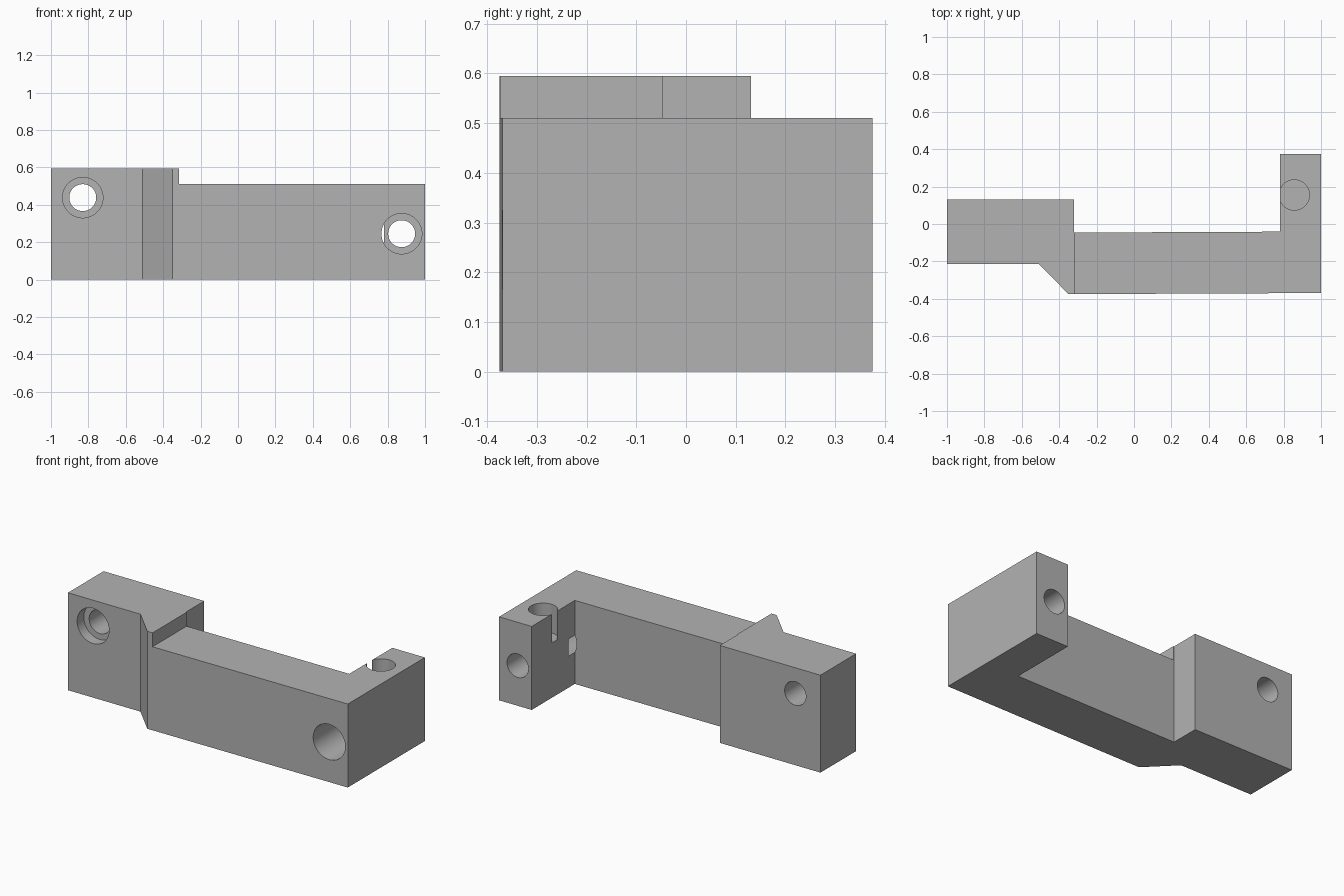
import bpy
import bmesh
import math

cube = bpy.data.objects.get("Cube")
if cube:
    bpy.data.objects.remove(cube, do_unlink=True)

SEGMENTS = 64
TOP, LOW_TOP = 0.595, 0.51

grey = bpy.data.materials.new("plain grey")
grey.use_nodes = True
grey.diffuse_color = (0.45, 0.45, 0.45, 1)
grey.node_tree.nodes["Principled BSDF"].inputs["Base Color"].default_value = grey.diffuse_color


def prism(name, outline, z0, z1):
    """Extrude a plan outline from z0 up to z1."""
    bm = bmesh.new()
    face = bm.faces.new([bm.verts.new((x, y, z0)) for x, y in outline])
    top = bmesh.ops.extrude_face_region(bm, geom=[face])["geom"]
    verts = [v for v in top if isinstance(v, bmesh.types.BMVert)]
    bmesh.ops.translate(bm, verts=verts, vec=(0, 0, z1 - z0))
    bmesh.ops.recalc_face_normals(bm, faces=bm.faces)
    mesh = bpy.data.meshes.new(name)
    bm.to_mesh(mesh)
    bm.free()
    mesh.materials.append(grey)
    obj = bpy.data.objects.new(name, mesh)
    bpy.context.collection.objects.link(obj)
    return obj


def drill(name, radius, start, end):
    """Cylinder cutter along y or z between two points."""
    length = sum(abs(b - a) for a, b in zip(start, end))
    along_y = start[1] != end[1]
    bpy.ops.mesh.primitive_cylinder_add(
        vertices=SEGMENTS, radius=radius, depth=length,
        location=[(a + b) / 2 for a, b in zip(start, end)],
        rotation=(math.pi / 2 if along_y else 0, 0, 0))
    obj = bpy.context.object
    obj.name = name
    obj.data.materials.append(grey)
    return obj


def cut(target, cutter):
    """Subtract the cutter from the target and discard it."""
    cutter.hide_render = True
    mod = target.modifiers.new("cut", 'BOOLEAN')
    mod.operation = 'DIFFERENCE'
    mod.solver = 'EXACT'
    mod.object = cutter
    bpy.ops.object.select_all(action='DESELECT')
    target.select_set(True)
    bpy.context.view_layer.objects.active = target
    bpy.ops.object.modifier_apply(modifier=mod.name)
    bpy.data.objects.remove(cutter, do_unlink=True)


# Bracket body: offset left block, long arm and right return leg
bracket = prism("bracket_body", [
    (-1, -0.213), (-0.51, -0.213), (-0.35, -0.375), (1, -0.369),
    (1, 0.375), (0.78, 0.375), (0.78, -0.041), (-0.32, -0.046),
    (-0.32, 0.131), (-1, 0.131)], 0, TOP)

# Lower the arm and leg below the left block
cut(bracket, prism("arm_step", [
    (-0.315, -0.6), (1.2, -0.6), (1.2, 0.6), (-0.315, 0.6)], LOW_TOP, 0.8))

# Counterbored bolt holes: x, z, front face y, recess end y
for side, x, z, recess_end in (("right", -0.83, 0.438, -0.148),
                               ("left", 0.875, 0.245, 0.02)):
    cut(bracket, drill(side + "_bolt_hole", 0.072, (x, -0.6, z), (x, 0.6, z)))
    cut(bracket, drill(side + "_recess", 0.108, (x, -0.6, z), (x, recess_end, z)))

# Blind pin hole in the return leg, just breaking its inner wall
cut(bracket, drill("pin_hole", 0.081, (0.857, 0.155, 0.335), (0.857, 0.155, 0.7)))

bracket.select_set(True)
bpy.context.view_layer.objects.active = bracket
bpy.ops.object.shade_smooth_by_angle(angle=math.radians(30))
